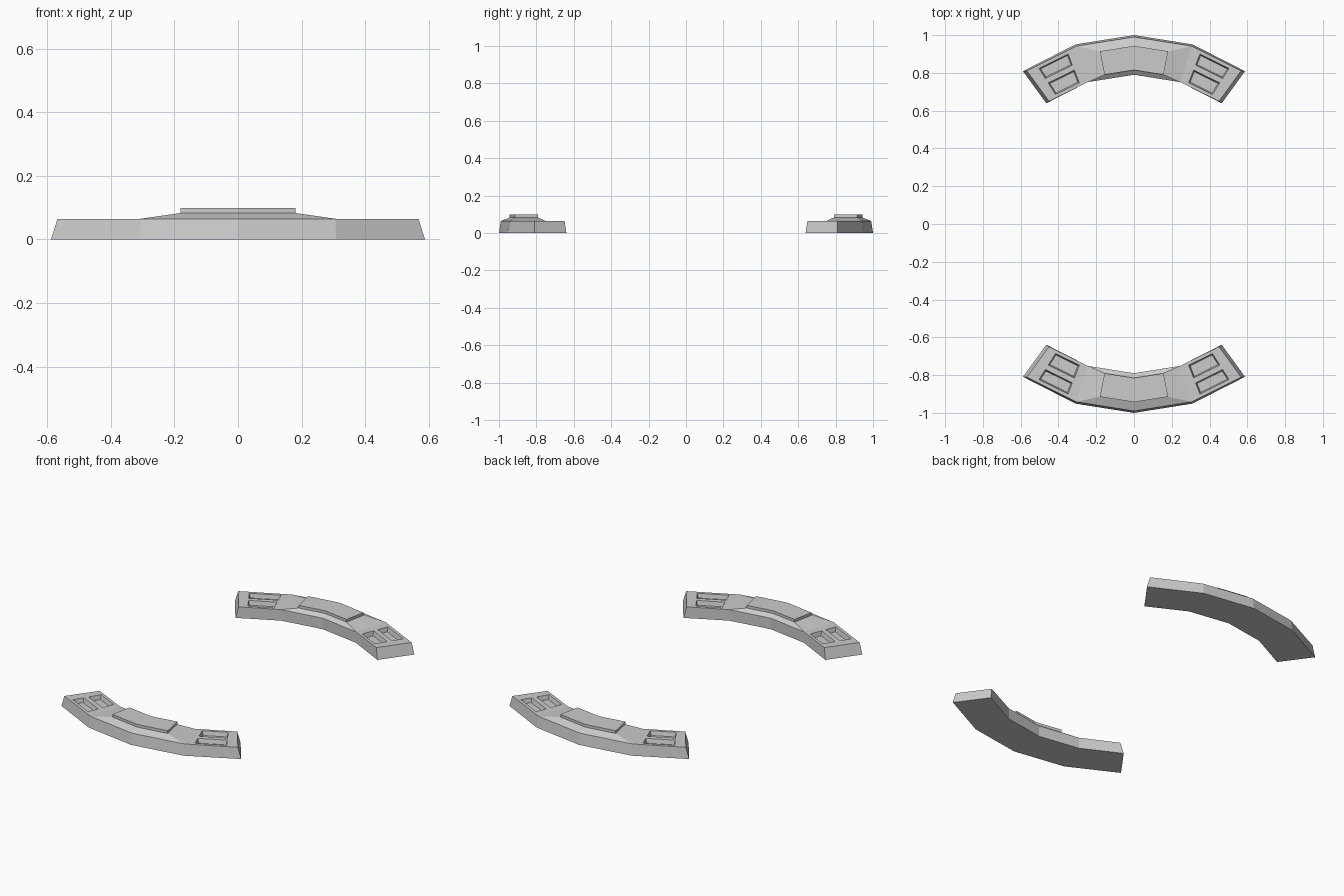
import bpy, bmesh
from math import sin, cos, radians, pi
from mathutils import Matrix, Vector

if "Cube" in bpy.data.objects:
    bpy.data.objects.remove(bpy.data.objects["Cube"])

STEP = radians(18)
R_OUT, R_IN, R_TOP = 1.0, 0.79, 0.99
Z_TOP, Z_RISE, Z_PAD = 0.065, 0.083, 0.099
US = [1, 1.19, 1.79, 2]                            # stations along an end segment
RS = [R_IN, 0.807, 0.88, 0.908, 0.972, R_TOP]      # stations across it


def corner(i, r, z):
    """Corner of the faceted arc; the end faces lean inwards at the top."""
    a = i * STEP
    p = Vector((r * sin(a), r * cos(a), z))
    if abs(i) == 2 and z > 0:
        s = 1 if i > 0 else -1
        p -= s * 0.018 * Vector((cos(a), -sin(a), 0))
    return p


def point(u, r, z):
    """Point on the straight chord between two arc corners."""
    i = min(int(abs(u)), 1)
    s = 1 if u >= 0 else -1
    return corner(s * i, r, z).lerp(corner(s * (i + 1), r, z), abs(u) - i)


def arc_block(name, turn):
    bm = bmesh.new()

    def face(pts):
        return bm.faces.new([bm.verts.new(p) for p in pts])

    pockets = []
    for s in (-1, 1):
        # Bottom and side walls
        for a, b, stations in ((0, 1, [1, 0]), (1, 2, US[::-1])):
            face([point(s * u, r, 0) for u, r in ((a, R_IN), (b, R_IN), (b, R_OUT), (a, R_OUT))])
            for low, high in ((R_IN, R_IN), (R_OUT, R_TOP)):
                face([point(s * a, low, 0), point(s * b, low, 0)]
                     + [point(s * u, high, Z_TOP) for u in stations])
        # End wall
        face([point(2 * s, R_OUT, 0), point(2 * s, R_IN, 0)]
             + [point(2 * s, r, Z_TOP) for r in RS])
        # Flat end top with two pocket cells
        for i in range(3):
            for j in range(5):
                f = face([point(s * US[m], RS[n], Z_TOP)
                          for m, n in ((i, j), (i + 1, j), (i + 1, j + 1), (i, j + 1))])
                if i == 1 and j in (1, 3):
                    pockets.append(f)
        # Sloped rise up to the pad, pad walls and pad top
        e, ri, ro = 0.62, 0.815, 0.943
        for base, rim in ((R_IN, ri), (R_TOP, ro)):
            face([point(0, base, Z_TOP), point(s, base, Z_TOP),
                  point(s * e, rim, Z_RISE), point(0, rim, Z_RISE)])
            face([point(0, rim, Z_RISE), point(s * e, rim, Z_RISE),
                  point(s * e, rim, Z_PAD), point(0, rim, Z_PAD)])
        face([point(s * e, ro, Z_RISE), point(s * e, ri, Z_RISE)]
             + [point(s, r, Z_TOP) for r in RS])
        face([point(s * e, r, z) for r, z in
              ((ri, Z_RISE), (ro, Z_RISE), (ro, Z_PAD), (ri, Z_PAD))])
        face([point(u, r, Z_PAD) for u, r in
              ((0, ri), (s * e, ri), (s * e, ro), (0, ro))])
    bmesh.ops.remove_doubles(bm, verts=bm.verts[:], dist=1e-5)
    bmesh.ops.recalc_face_normals(bm, faces=bm.faces[:])
    # Sink the pockets with tapered walls
    bmesh.ops.inset_individual(bm, faces=pockets, thickness=0.009, depth=-0.025)
    bm.transform(Matrix.Rotation(turn, 4, 'Z'))
    mesh = bpy.data.meshes.new(name)
    bm.to_mesh(mesh)
    bm.free()
    bpy.context.collection.objects.link(bpy.data.objects.new(name, mesh))


arc_block("back_arc_block", 0)
arc_block("front_arc_block", pi)
